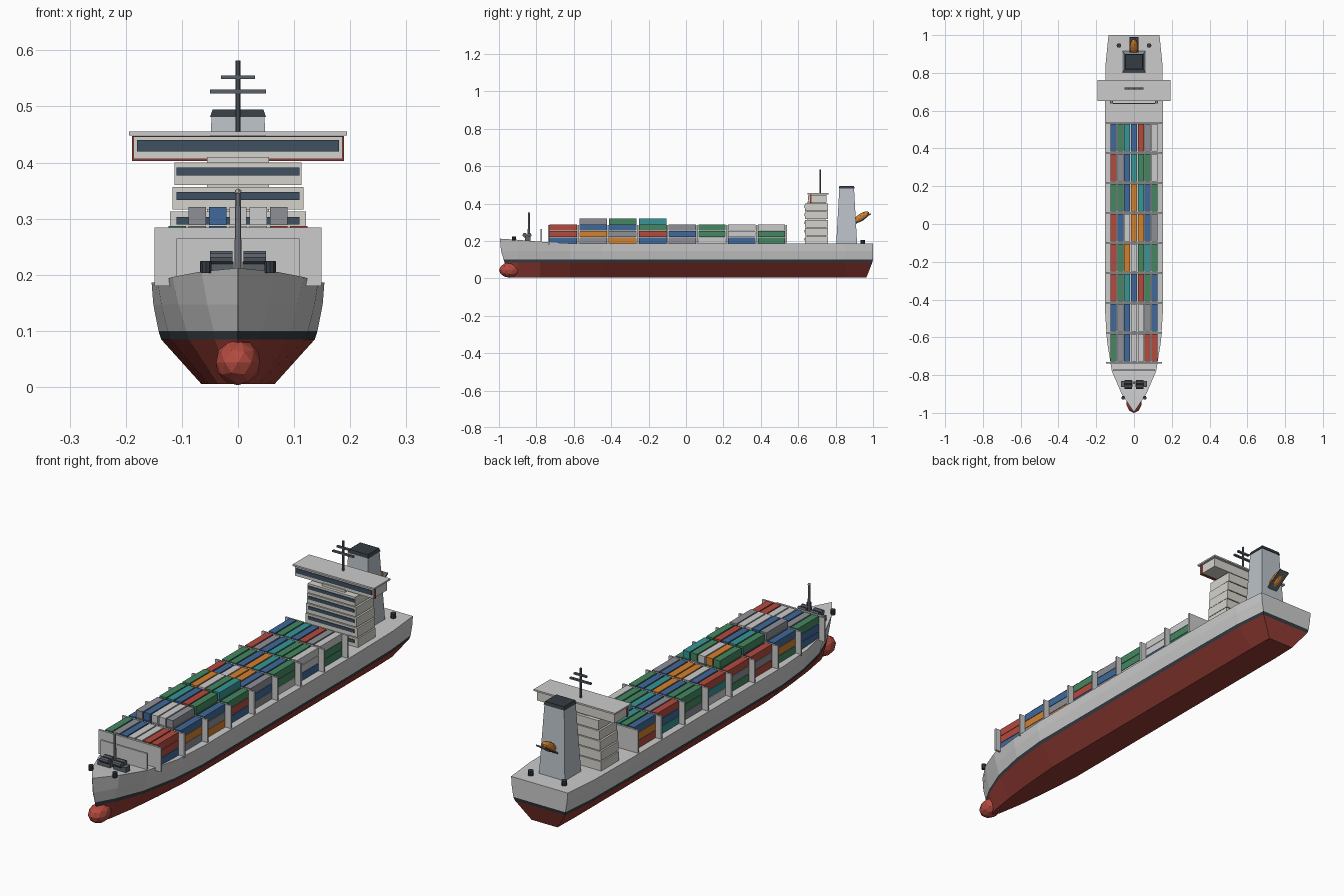
import bpy, bmesh, math, random
from mathutils import Matrix, Vector

if "Cube" in bpy.data.objects:
    bpy.data.objects.remove(bpy.data.objects["Cube"])

random.seed(4)
MATS = {}
COLORS = {
    'red': (0.30, 0.045, 0.035), 'dark': (0.035, 0.045, 0.055), 'glass': (0.05, 0.08, 0.12),
    'cream': (0.66, 0.65, 0.60), 'hull': (0.56, 0.56, 0.56), 'steel': (0.10, 0.12, 0.14),
    'casing': (0.50, 0.54, 0.58), 'r': (0.45, 0.07, 0.05), 'b': (0.05, 0.14, 0.32),
    'g': (0.06, 0.24, 0.12), 't': (0.04, 0.30, 0.30), 'o': (0.65, 0.22, 0.03),
    'w': (0.62, 0.62, 0.62), 'y': (0.27, 0.28, 0.31)}


def mat(key):
    if key not in MATS:
        m = bpy.data.materials.new('paint_' + key)
        m.diffuse_color = (*COLORS[key], 1)
        m.use_nodes = True
        m.node_tree.nodes["Principled BSDF"].inputs["Base Color"].default_value = m.diffuse_color
        MATS[key] = m
    return MATS[key]


def finish(name, bm, *keys):
    bmesh.ops.recalc_face_normals(bm, faces=bm.faces)
    me = bpy.data.meshes.new(name)
    bm.to_mesh(me)
    bm.free()
    for k in keys:
        me.materials.append(mat(k))
    ob = bpy.data.objects.new(name, me)
    bpy.context.collection.objects.link(ob)
    return ob


def box(name, x, y, z, key, taper=(1, 1)):
    """Box from (min, max) ranges; taper scales the top face."""
    bm = bmesh.new()
    bmesh.ops.create_cube(bm, size=1)
    for v in bm.verts:
        tx, ty = taper if v.co.z > 0 else (1, 1)
        v.co = Vector(((x[0] + x[1]) / 2 + v.co.x * tx * (x[1] - x[0]),
                       (y[0] + y[1]) / 2 + v.co.y * ty * (y[1] - y[0]),
                       (z[0] + z[1]) / 2 + v.co.z * (z[1] - z[0])))
    return finish(name, bm, key)


def rod(name, center, r, length, key, axis='Z', sides=10, r2=None):
    bm = bmesh.new()
    bmesh.ops.create_cone(bm, cap_ends=True, segments=sides, radius1=r,
                          radius2=r if r2 is None else r2, depth=length)
    rot = Matrix.Rotation(math.pi / 2, 4, 'Y') if axis == 'X' else Matrix()
    bmesh.ops.transform(bm, matrix=Matrix.Translation(center) @ rot, verts=bm.verts)
    return finish(name, bm, key)


def ball(name, center, scale, key, tilt=0, sub=2):
    bm = bmesh.new()
    bmesh.ops.create_icosphere(bm, subdivisions=sub, radius=1)
    m = Matrix.Translation(center) @ Matrix.Rotation(tilt, 4, 'X') @ Matrix.Diagonal((*scale, 1))
    bmesh.ops.transform(bm, matrix=m, verts=bm.verts)
    return finish(name, bm, key)


# Hull: stations of (y, deck half width, deck z, waterline factor, bottom half width)
stations = [(-0.995, 0.001, 0.212, 1, 0.001), (-0.90, 0.065, 0.206, 0.72, 0.016),
            (-0.78, 0.117, 0.196, 0.85, 0.036), (-0.62, 0.143, 0.187, 0.95, 0.053),
            (-0.45, 0.154, 0.186, 1, 0.065), (0.60, 0.154, 0.186, 1, 0.065),
            (0.85, 0.150, 0.186, 1, 0.065), (1.0, 0.135, 0.186, 1, 0.062)]
bow_rake = [0.06, 0.025, 0.02, 0.006, 0]
stern_rake = [-0.035, -0.004, 0, 0, 0]
bm = bmesh.new()
rings = []
for i, (y, w, zd, f, wb) in enumerate(stations):
    half = [(wb, 0.005), (w * 0.89 * f, 0.085), (w * 0.92 * f, 0.10),
            (w * 0.98 * (1 + f) / 2, 0.147), (w, zd)]
    rake = bow_rake if i == 0 else stern_rake if i == len(stations) - 1 else [0] * 5
    pts = [(x, y + r, z) for (x, z), r in zip(half, rake)]
    rings.append([bm.verts.new(p) for p in pts] +
                 [bm.verts.new((-x, yy, z)) for x, yy, z in reversed(pts)])
paint = [0, 1, 2, 2, 2, 2, 2, 1, 0, 0]
for a, b in zip(rings, rings[1:]):
    for k in range(10):
        n = (k + 1) % 10
        bm.faces.new((a[k], a[n], b[n], b[k])).material_index = paint[k]
for ring in (rings[0], rings[-1]):
    for k in range(4):
        bm.faces.new((ring[k], ring[k + 1], ring[8 - k], ring[9 - k])).material_index = paint[k]
finish('hull', bm, 'red', 'dark', 'hull')
ball('bulbous_bow', (0, -0.942, 0.044), (0.041, 0.058, 0.041), 'r')

# Cross-deck lashing walls between the bays
PITCH, Y0 = 0.159, -0.735
for i in range(9):
    y = Y0 + i * PITCH
    box('bay_wall_%d' % i, (-0.149, 0.149), (y - 0.004, y + 0.004), (0.18, 0.284), 'hull')
box('breakwater', (-0.11, 0.11), (-0.779, -0.771), (0.19, 0.265), 'hull')

# Containers: visible top-tier and starboard-side colours, random inside
tops = ['gybwwrr', 'bybwwyb', 'rbgtbgb', 'rgytwgg', 'rbwooby', 'ggbotbg', 'rybtggw', 'bgtbryw']
fourth = {1: 'ybwwy', 2: 'gtbrg', 3: 'gowgt'}
sides = ['br', 'yo', 'oy', 'br', 'yb', 'wg', 'bw', 'gg']
for bay in range(8):
    ya = Y0 + bay * PITCH + 0.0065
    for tier in range(4 if bay in fourth else 3):
        cols = range(1, 6) if tier == 3 else range(7)
        for c in cols:
            if tier == 3:
                k = fourth[bay][c - 1]
            elif tier == 2:
                k = tops[bay][c]
            else:
                k = sides[bay][tier] if c == 6 else random.choice('rbgtowy')
            x, z = (c - 3) * 0.0362, 0.187 + tier * 0.034
            box('container_%d_%d_%d' % (bay, tier, c), (x - 0.0155, x + 0.0155),
                (ya, ya + 0.146), (z, z + 0.032), k)

# Accommodation block: stacked storeys around a core
box('accommodation_core', (-0.055, 0.055), (0.65, 0.745), (0.18, 0.41), 'cream')
for i, w in enumerate((0.126, 0.124, 0.121, 0.117, 0.113)):
    z = 0.185 + i * 0.0437
    box('storey_%d' % i, (-w, w), (0.637, 0.758), (z, z + 0.040), 'cream')
    box('storey_window_%d' % i, (-0.110, 0.110), (0.634, 0.64), (z + 0.017, z + 0.031), 'glass')

# Bridge with wings, trim, window band and roof
box('bridge', (-0.186, 0.186), (0.656, 0.752), (0.406, 0.446), 'cream')
box('bridge_trim', (-0.189, 0.189), (0.664, 0.672), (0.403, 0.447), 'red')
box('bridge_window', (-0.180, 0.180), (0.653, 0.66), (0.420, 0.440), 'glass')
box('bridge_roof', (-0.194, 0.194), (0.650, 0.762), (0.448, 0.455), 'hull')

# Radar mast
rod('radar_mast', (0, 0.718, 0.517), 0.0045, 0.130, 'steel')
for z, w in ((0.527, 0.05), (0.552, 0.03)):
    box('radar_yard', (-w, w), (0.713, 0.723), (z - 0.0035, z + 0.0035), 'steel')

# Funnel
box('funnel', (-0.062, 0.062), (0.803, 0.915), (0.18, 0.482), 'casing', (0.76, 0.70))
box('funnel_cap', (-0.050, 0.050), (0.817, 0.901), (0.481, 0.495), 'dark', (0.9, 0.92))

# Stern lifeboat on its tilted ramp
tilt = math.radians(33)
ball('lifeboat', (0, 0.937, 0.327), (0.022, 0.05, 0.02), 'o', tilt)
ramp = box('lifeboat_ramp', (-0.024, 0.024), (-0.068, 0.068), (-0.003, 0.003), 'steel')
ramp.location = (0, 0.932, 0.309)
ramp.rotation_euler.x = tilt

# Foremast with light
rod('foremast', (0, -0.84, 0.27), 0.007, 0.15, 'y', r2=0.005)
ball('mast_light', (0, -0.84, 0.348), (0.007, 0.007, 0.006), 'cream', sub=1)

# Mirrored deck gear: windlasses and bollards
for s in (-1, 1):
    box('windlass_base', sorted((s * 0.008, s * 0.068)), (-0.862, -0.832), (0.198, 0.224), 'steel')
    for y in (-0.862, -0.838):
        rod('windlass_drum', (s * 0.03, y, 0.231), 0.012, 0.040, 'steel', 'X')
    rod('bow_bollard', (s * 0.057, -0.92, 0.214), 0.010, 0.022, 'dark')
    rod('stern_bollard', (s * 0.08, 0.945, 0.195), 0.012, 0.022, 'dark')
